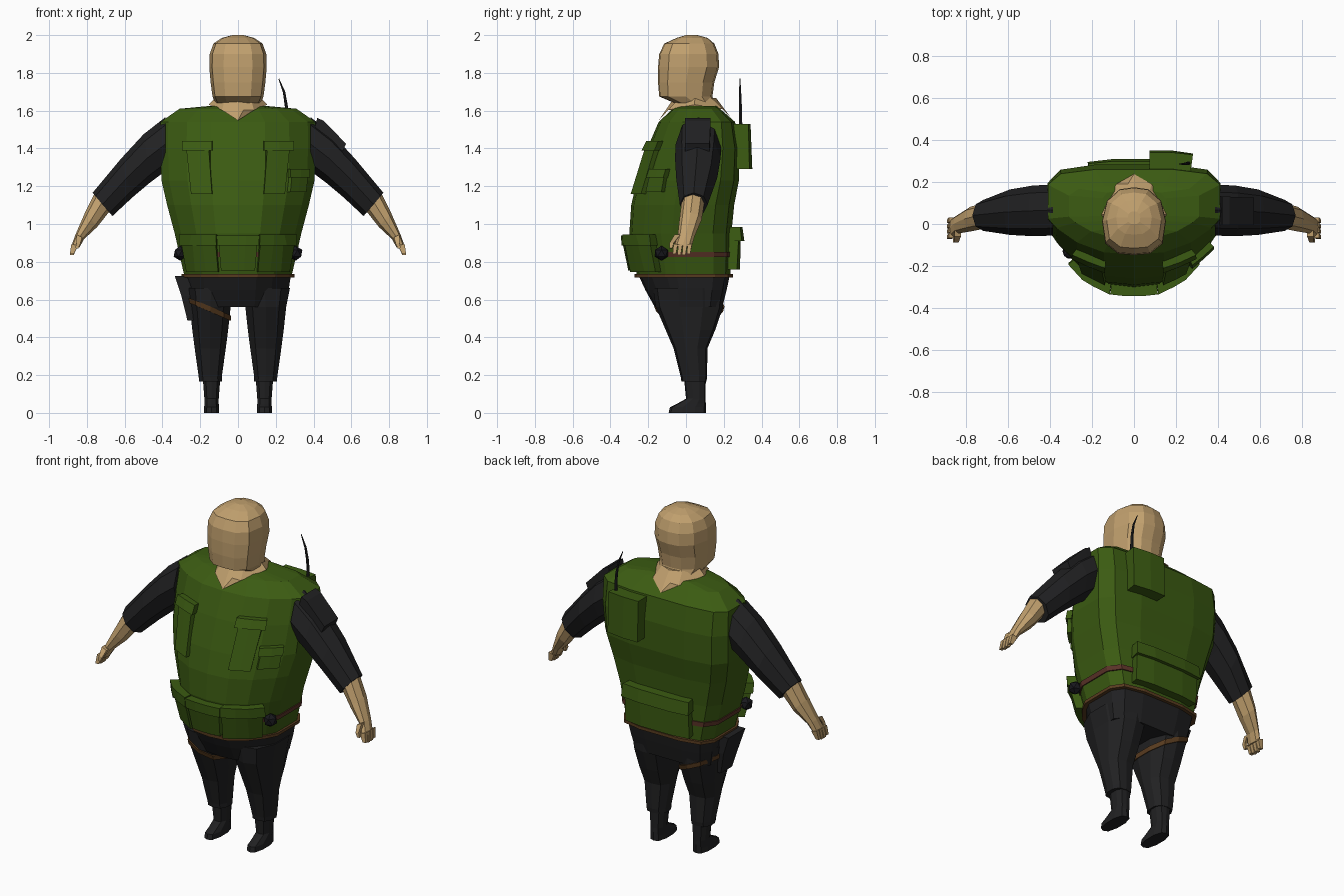
import bpy, bmesh, math
from mathutils import Vector
from mathutils.bvhtree import BVHTree

if "Cube" in bpy.data.objects:
    bpy.data.objects.remove(bpy.data.objects["Cube"])


def material(name, rgb):
    m = bpy.data.materials.new(name)
    m.diffuse_color = (*rgb, 1)
    m.use_nodes = True
    m.node_tree.nodes["Principled BSDF"].inputs["Base Color"].default_value = m.diffuse_color
    return m


SKIN = material("skin tan", (0.53, 0.35, 0.155))
GREEN = material("vest green", (0.044, 0.105, 0.006))
CLOTH = material("dark cloth", (0.015, 0.015, 0.016))
BLACK = material("black rubber", (0.009, 0.009, 0.012))
RED = material("strap red brown", (0.10, 0.032, 0.02))
BROWN = material("leather brown", (0.10, 0.045, 0.014))


def loft(name, rings, mat):
    """Skin a list of equal-length rings and cap both ends."""
    bm = bmesh.new()
    vs = [[bm.verts.new(p) for p in r] for r in rings]
    n = len(vs[0])
    for a, b in zip(vs, vs[1:]):
        for i in range(n):
            j = (i + 1) % n
            bm.faces.new((a[i], a[j], b[j], b[i]))
    bm.faces.new(vs[0])
    bm.faces.new(vs[-1])
    bmesh.ops.recalc_face_normals(bm, faces=bm.faces)
    me = bpy.data.meshes.new(name)
    bm.to_mesh(me)
    bm.free()
    me.materials.append(mat)
    ob = bpy.data.objects.new(name, me)
    bpy.context.collection.objects.link(ob)
    return ob


# Half cross-sections: (fraction of half width, fraction from front to back)
BODY = [(0, 0), (.35, .025), (.66, .14), (.9, .31), (1, .42), (1, .82), (.85, .95), (.45, 1), (0, 1)]
LEG = [(0, 0), (.65, .06), (1, .35), (1, .7), (.65, .95), (0, 1)]
HEAD = [(0, 0), (.5, .02), (.9, .17), (1, .5), (.85, .8), (.45, .97), (0, 1)]


def ring(half, z, w, yf, yb, cx=0):
    full = half + [(-a, t) for a, t in half[-2:0:-1]]
    return [Vector((cx + a * w, yf + (yb - yf) * t, z)) for a, t in full]


def interp(keys, z):
    """Interpolate a key table (first column is z)."""
    for a, b in zip(keys, keys[1:]):
        lo, hi = min(a[0], b[0]), max(a[0], b[0])
        if lo <= z <= hi:
            f = (z - a[0]) / (b[0] - a[0])
            return [p + (q - p) * f for p, q in zip(a, b)]


def tube(name, sections, mat, s=1, n=8):
    """Limb sections: upper x, upper z, lower x, lower z, front y, back y."""
    rings = []
    for x0, z0, x1, z1, yf, yb in sections:
        r = []
        for i in range(n):
            a = 2 * math.pi * i / n + (math.pi / 4 if n == 4 else 0)
            k = 1.414 if n == 4 else 1
            c, d = math.cos(a) * k / 2, math.sin(a) * k / 2
            r.append((s * ((x0 + x1) / 2 + (x0 - x1) * c), (yf + yb) / 2 + (yb - yf) * d,
                      (z0 + z1) / 2 + (z0 - z1) * c))
        rings.append(r)
    return loft(name, rings, mat)


# Vest torso
TORSO = [(.73, .285, -.26, .235), (.95, .335, -.30, .24), (1.1, .375, -.29, .255), (1.23, .405, -.26, .28),
         (1.4, .412, -.205, .283), (1.54, .41, -.145, .26), (1.61, .31, -.07, .18), (1.625, .15, -.05, .16)]
vest = loft("vest", [ring(BODY, *k) for k in TORSO], GREEN)
bm = bmesh.new()
bm.from_mesh(vest.data)
tree = BVHTree.FromBMesh(bm)
bm.free()


def pouch(name, top, bottom, z0, z1, d0, d1, side=-1, cols=4):
    """Box that hugs the vest; top/bottom are x ranges, d0/d1 depths at z0/z1."""
    rings = []
    for i in range(cols):
        f = i / (cols - 1)
        pts = []
        for z, (xa, xb), d in ((z0, bottom, d0), (z1, top, d1)):
            hit, n, _, _ = tree.ray_cast(Vector((xa + (xb - xa) * f, side * 2, z)), Vector((0, -side, 0)))
            n = Vector((n.x, n.y, 0)).normalized()
            pts.append((hit - n * .02, hit + n * d))
        rings.append([pts[0][0], pts[0][1], pts[1][1], pts[1][0]])
    loft(name, rings, GREEN)


def both(x, s):
    return (x[0] * s, x[1] * s)


# Chest pockets and belt pouches, each with a flap
for s in (-1, 1):
    pouch("chest_pocket", both((.145, .265), s), both((.135, .235), s), 1.16, 1.42, .03, .03, cols=3)
    pouch("chest_pocket_flap", both((.135, .275), s), both((.135, .272), s), 1.39, 1.44, .038, .034, cols=3)
    pouch("belt_pouch", both((.115, .268), s), both((.1, .24), s), .745, .93, .045, .05)
    pouch("belt_pouch_flap", both((.11, .275), s), both((.108, .268), s), .885, .945, .058, .05)
pouch("middle_pouch", (-.1, .1), (-.085, .085), .755, .93, .045, .05)
pouch("middle_pouch_flap", (-.108, .108), (-.103, .103), .885, .94, .058, .05)
pouch("small_pocket", (.27, .355), (.26, .345), 1.17, 1.265, .025, .025, cols=3)
pouch("small_pocket_flap", (.265, .36), (.265, .358), 1.245, 1.29, .034, .03, cols=3)

# Back: radio pouch with antenna, and lumbar pack
pouch("radio_pouch", (.075, .27), (.075, .27), 1.29, 1.53, .07, .08, side=1, cols=3)
tube("antenna", [(.27, 1.5, .25, 1.5, .28, .30), (.265, 1.62, .248, 1.62, .28, .297),
                 (.25, 1.70, .238, 1.695, .28, .293), (.218, 1.77, .214, 1.768, .283, .288)], CLOTH, n=6)
pouch("lumbar_pack", (-.2, .2), (-.2, .2), .76, .96, .05, .05, side=1, cols=5)
pouch("lumbar_pack_flap", (-.207, .207), (-.207, .207), .91, .985, .07, .055, side=1, cols=5)

# Straps around the waist
for name, z0, z1, grow, mat in (("waist_strap", .825, .852, .006, RED), ("belt", .718, .736, .013, BROWN)):
    rings = []
    for z in (z0, z1):
        _, w, yf, yb = interp(TORSO, max(z, .73))
        rings.append(ring(BODY, z, w + grow, yf - grow, yb + grow))
    loft(name, rings, mat)

# Round canisters on the waist
for s in (-1, 1):
    bm = bmesh.new()
    bmesh.ops.create_icosphere(bm, subdivisions=1, radius=.04)
    bmesh.ops.translate(bm, verts=bm.verts, vec=(s * .305, -.13, .845))
    me = bpy.data.meshes.new("round_canister")
    bm.to_mesh(me)
    bm.free()
    me.materials.append(BLACK)
    bpy.context.collection.objects.link(bpy.data.objects.new("round_canister", me))

# Head and open collar
loft("head", [ring(HEAD, *k) for k in (
    (1.64, .12, -.06, .15), (1.675, .135, -.142, .14), (1.75, .145, -.148, .15), (1.83, .152, -.148, .175),
    (1.9, .15, -.142, .172), (1.955, .13, -.115, .15), (1.985, .085, -.05, .115), (2.0, .03, 0, .06))], SKIN)
half = [(0, -.145, 1.548), (.085, -.095, 1.603), (.155, .045, 1.632), (.085, .19, 1.61), (0, .238, 1.562)]
low = half + [(-x, y, z) for x, y, z in half[-2:0:-1]]
top = [(x * .78, .05 + (y - .05) * .58, 1.668) for x, y, z in low]
loft("neck_collar", [low, top], SKIN)

# Trousers, boots
PELVIS = [(.73, .28, -.252, .232), (.65, .268, -.215, .215), (.56, .25, -.165, .192)]
loft("trouser_seat", [ring(BODY, *k) for k in PELVIS], CLOTH)
LEGS = [(.66, .135, -.175, .2, .14), (.56, .108, -.16, .196, .147), (.44, .095, -.108, .155, .147),
        (.34, .082, -.065, .113, .147), (.19, .061, -.028, .112, .147), (.165, .06, -.024, .108, .146)]
for s in (-1, 1):
    loft("trouser_leg", [ring(LEG, z, w, a, b, s * c) for z, w, a, b, c in LEGS], CLOTH)
    loft("boot", [ring(LEG, z, w, a, b, s * .14) for z, w, a, b in (
        (.18, .046, -.01, .105), (.075, .038, 0, .103), (.05, .038, -.045, .105),
        (.03, .039, -.085, .106), (0, .04, -.092, .106))], CLOTH)

# Thigh holster and slanted strap on one leg
rings = []
for lift in (-.014, .014):
    r = []
    for i in range(10):
        z = interp(LEGS, .55)
        p = ring(LEG, *z[:4], -z[4])[i]
        h = .5 + .1 * (-.04 - p.x) / .215 + lift
        z, w, yf, yb, c = interp(LEGS, h)
        q = ring(LEG, z, w + .008, yf - .008, yb + .008, -c)[i]
        r.append(q)
    rings.append(r)
loft("thigh_strap", rings, BROWN)
tube("holster", [(.335, .725, .27, .725, -.08, .08), (.30, .62, .23, .62, -.075, .075),
                 (.268, .49, .22, .49, -.05, .055)], CLOTH, s=-1, n=4)

# Arms
for s in (-1, 1):
    tube("sleeve", [(.385, 1.565, .385, 1.28, -.055, .188), (.50, 1.475, .465, 1.22, -.058, .183),
                    (.62, 1.345, .56, 1.14, -.052, .165), (.77, 1.165, .665, 1.042, -.033, .115)], CLOTH, s)
    tube("forearm", [(.75, 1.18, .67, 1.08, -.022, .1), (.81, 1.06, .745, .985, -.035, .083),
                     (.86, .945, .815, .92, -.045, .045), (.882, .885, .84, .875, -.065, .03)], SKIN, s)
    for i in range(4):
        y = -.066 + i * .025
        tip = .832 + .006 * abs(i - 1.5)
        tube("finger", [(.882, .895, .848, .885, y, y + .023),
                        (.89, tip, .87, tip, y - .005, y + .013)], SKIN, s, 4)
    tube("thumb", [(.855, .945, .825, .93, -.06, -.03), (.855, .9, .835, .895, -.087, -.065),
                   (.862, .872, .846, .87, -.088, -.072)], SKIN, s, 4)

# Flat pouch on one upper arm
tube("arm_pouch", [(.42, 1.562, .39, 1.45, -.005, .13), (.455, 1.545, .42, 1.43, -.005, .13),
                   (.572, 1.425, .53, 1.33, -.005, .125)], CLOTH, 1, 4)
